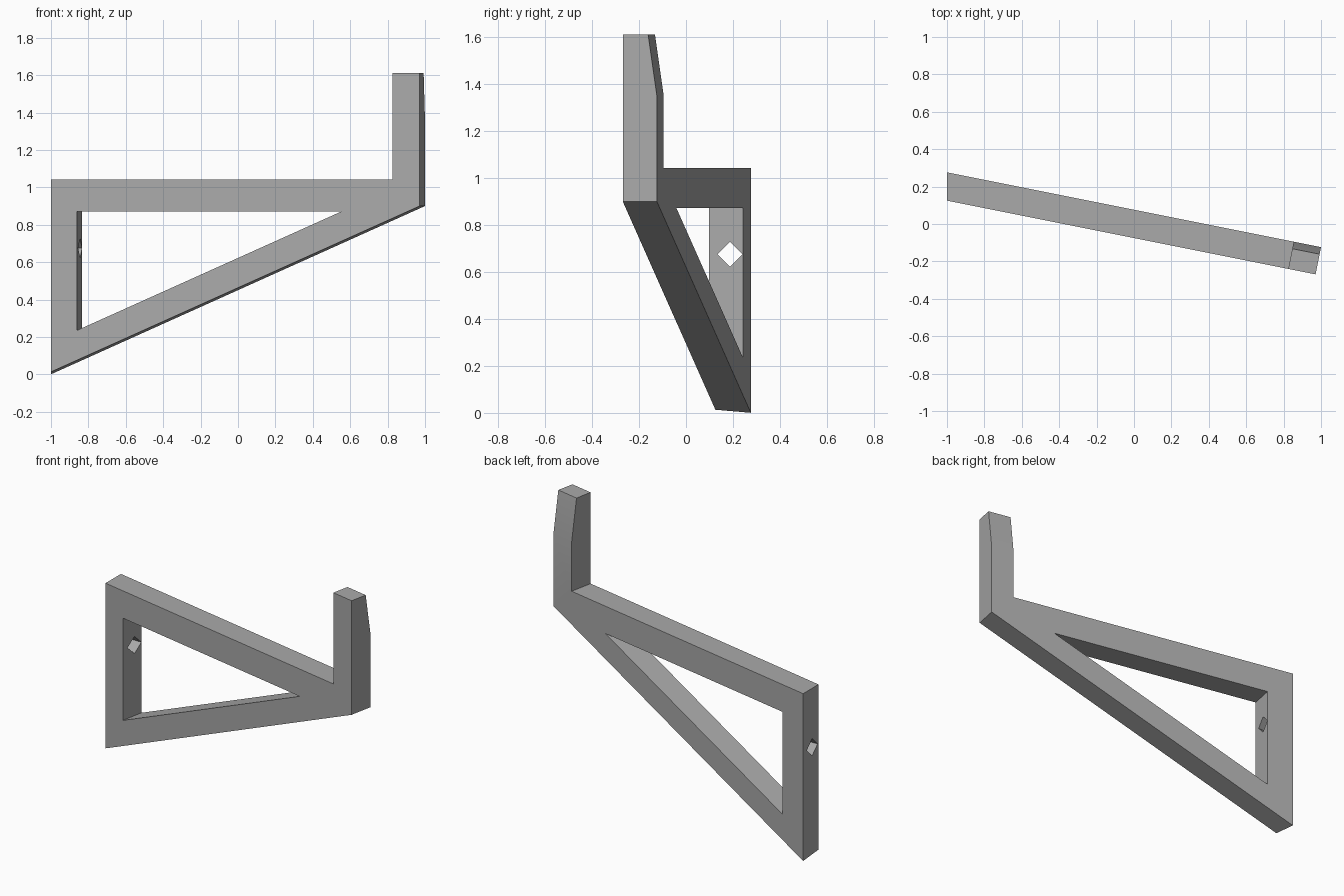
import bpy, bmesh
from math import atan
from mathutils import Matrix, Vector

cube = bpy.data.objects.get("Cube")
if cube:
    bpy.data.objects.remove(cube)

SLANT = 0.2                                   # plate runs at an angle to the wall
AXIS = Vector((1, -SLANT, 0)).normalized()    # along the plate
DEPTH = Vector((SLANT, 1, 0)).normalized()    # through the plate, towards the back
THICK = 0.148

grey = bpy.data.materials.new("Grey plastic")
grey.use_nodes = True
grey.diffuse_color = (0.4, 0.4, 0.4, 1)
grey.node_tree.nodes["Principled BSDF"].inputs["Base Color"].default_value = grey.diffuse_color


def on_front(x, z):
    """Point of the plate's front face at the given x and height."""
    return Vector((x, 0.125 - SLANT * (x + 1), z))


def prism(bm, points, sweep):
    face = bm.faces.new([bm.verts.new(p) for p in points])
    new = bmesh.ops.extrude_face_region(bm, geom=[face])["geom"]
    moved = [g for g in new if isinstance(g, bmesh.types.BMVert)]
    bmesh.ops.translate(bm, verts=moved, vec=sweep)
    bmesh.ops.recalc_face_normals(bm, faces=bm.faces)


def finish(bm, name):
    mesh = bpy.data.meshes.new(name)
    bm.to_mesh(mesh)
    bm.free()
    mesh.materials.append(grey)
    ob = bpy.data.objects.new(name, mesh)
    bpy.context.collection.objects.link(ob)
    return ob


def cut(target, cutter):
    cutter.hide_render = True
    mod = target.modifiers.new(cutter.name, 'BOOLEAN')
    mod.operation, mod.solver, mod.object = 'DIFFERENCE', 'EXACT', cutter
    bpy.context.view_layer.objects.active = target
    bpy.ops.object.modifier_apply(modifier=mod.name)
    bpy.data.objects.remove(cutter)


# Bracket: arm, diagonal brace, wall post and upright hook in one outline
bm = bmesh.new()
outline = [(-1.1, -0.0315), (0.971, 0.9), (0.971, 1.61),
           (0.825, 1.61), (0.825, 1.042), (-1.1, 1.042)]
prism(bm, [on_front(x, z) for x, z in outline], DEPTH * THICK)

# Wall face: trim the post square to the wall
geom = bm.verts[:] + bm.edges[:] + bm.faces[:]
trim = bmesh.ops.bisect_plane(bm, geom=geom, plane_co=(-1, 0, 0),
                              plane_no=(-1, 0, 0), clear_outer=True)
rim = [g for g in trim["geom_cut"] if isinstance(g, bmesh.types.BMEdge)]
bmesh.ops.holes_fill(bm, edges=rim)

# Hook tip: thin it towards the top on the back side
geom = bm.verts[:] + bm.edges[:] + bm.faces[:]
bmesh.ops.bisect_plane(bm, geom=geom, plane_co=(0, 0, 1.35), plane_no=(0, 0, 1))
middle = on_front(0, 0) + DEPTH * THICK / 2
for v in bm.verts:
    if v.co.z > 1.5 and (v.co - middle).dot(DEPTH) > 0:
        v.co -= DEPTH * 0.038
bmesh.ops.recalc_face_normals(bm, faces=bm.faces)
bracket = finish(bm, "bracket")

# Triangular opening between arm, brace and post
bm = bmesh.new()
opening = [(-0.862, 0.235), (0.555, 0.872), (-0.862, 0.872)]
prism(bm, [on_front(x, z) - DEPTH * 0.1 for x, z in opening], DEPTH * 0.4)
# keep the opening in place after shifting its start forward
cut(bracket, finish(bm, "opening_cutter"))

# Diamond screw hole through the wall post
bm = bmesh.new()
r = 0.053
hole = [(0, -r), (r, 0), (0, r), (-r, 0)]
prism(bm, [Vector((-1.1, 0.187 + y, 0.675 + z)) for y, z in hole], Vector((0.4, 0, 0)))
cut(bracket, finish(bm, "screw_hole_cutter"))

# Soft bend on the hook, sharp edges elsewhere
bpy.ops.object.select_all(action='DESELECT')
bracket.select_set(True)
bpy.context.view_layer.objects.active = bracket
bpy.ops.object.shade_smooth_by_angle(angle=0.5)
